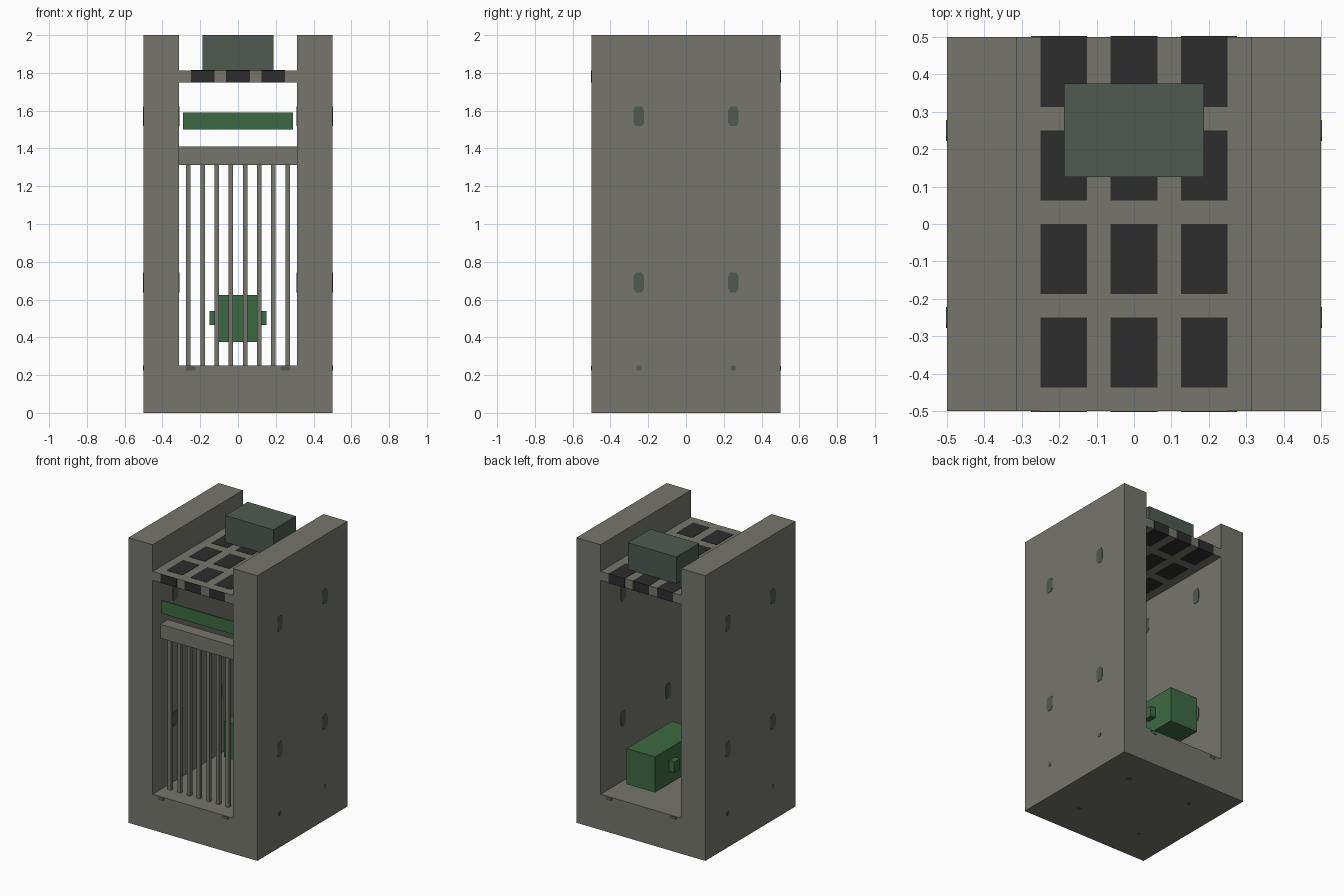
import bpy
import bmesh
from math import pi, cos, sin

old = bpy.data.objects.get("Cube")
if old:
    bpy.data.objects.remove(old, do_unlink=True)


def material(name, rgb):
    m = bpy.data.materials.new(name)
    m.use_nodes = True
    m.diffuse_color = (*rgb, 1)
    m.node_tree.nodes["Principled BSDF"].inputs["Base Color"].default_value = (*rgb, 1)
    return m


STONE = material("warm grey", (0.18, 0.18, 0.152))
TEAL = material("grey green", (0.077, 0.103, 0.083))
GREEN = material("leaf green", (0.046, 0.142, 0.054))
DARK = material("charcoal", (0.026, 0.026, 0.026))


def finish(name, bm, mat):
    bmesh.ops.recalc_face_normals(bm, faces=bm.faces)
    mesh = bpy.data.meshes.new(name)
    bm.to_mesh(mesh)
    bm.free()
    mesh.materials.append(mat)
    obj = bpy.data.objects.new(name, mesh)
    bpy.context.collection.objects.link(obj)
    return obj


def box(name, xr, yr, zr, mat):
    bm = bmesh.new()
    bmesh.ops.create_cube(bm, size=1)
    for v in bm.verts:
        for i, (lo, hi) in enumerate((xr, yr, zr)):
            v.co[i] = lo if v.co[i] < 0 else hi
    return finish(name, bm, mat)


def stud(name, axis, lo, hi, centre, half_w, half_h, mat=TEAL):
    """Eight-sided pin along an axis, elongated across it."""
    bm = bmesh.new()
    ring = []
    power = 0.6  # squares off the outline
    for k in range(8):
        a = pi / 8 + k * pi / 4
        c, s = cos(a), sin(a)
        p = [centre[0] + half_w * abs(c) ** power * (1 if c > 0 else -1),
             centre[1] + half_h * abs(s) ** power * (1 if s > 0 else -1)]
        p.insert(axis, lo)
        ring.append(bm.verts.new(p))
    face = bm.faces.new(ring)
    ext = bmesh.ops.extrude_face_region(bm, geom=[face])
    for v in ext["geom"]:
        if isinstance(v, bmesh.types.BMVert):
            v.co[axis] = hi
    return finish(name, bm, mat)


# Housing
box("floor_block", (-0.3125, 0.3125), (-0.5, 0.5), (0, 0.25), STONE)
for side, s in (("left", 1), ("right", -1)):
    box(f"{side}_wall", sorted((0.3125 * s, 0.5 * s)), (-0.5, 0.5), (0, 2), STONE)
    # Pins through the walls, front and base
    for y in (-0.25, 0.25):
        for z in (0.69, 1.57):
            lo, hi = sorted((0.31 * s, 0.502 * s))
            stud(f"{side}_wall_pin", 0, lo, hi, (y, z), 0.03, 0.055)
        lo, hi = sorted((0.49 * s, 0.502 * s))
        stud(f"{side}_lower_pin", 0, lo, hi, (y, 0.237), 0.014, 0.014)
        stud(f"{side}_base_pin", 2, 0, 0.01, (0.25 * s, y), 0.015, 0.015).location.z = -0.001
        stud(f"{side}_floor_edge_pin", 1, y * 2 - 0.002, y * 2 + 0.002,
             (0.25 * s, 0.236), 0.026, 0.013)

# Upper grille with dark panels
box("grille_plate", (-0.3125, 0.3125), (-0.5, 0.5), (1.75, 1.8125), STONE)
for x in (-0.1875, 0, 0.1875):
    xr = (x - 0.0625, x + 0.0625)
    for y in (-0.4375, -0.1875, 0.0625, 0.3125):
        end = 0.502 if y > 0.3 else y + 0.1875
        box("grille_panel", xr, (y, end), (1.748, 1.8145), DARK)
    box("grille_front_panel", xr, (-0.502, -0.498), (1.75, 1.8125), DARK)

# Block on the grille
box("top_block", (-0.1875, 0.1875), (0.125, 0.375), (1.8125, 2), TEAL)

# Front sign strip, lintel and bars
box("front_strip", (-0.29, 0.29), (-0.435, -0.425), (1.5, 1.59), GREEN)
box("lintel", (-0.3125, 0.3125), (-0.415, -0.33), (1.3125, 1.41), STONE)
for i in range(8):
    x = (i - 3.5) * 0.075
    box("front_bar", (x - 0.012, x + 0.012), (-0.387, -0.363), (0.25, 1.3125), STONE)

# Green unit with side tabs
box("green_unit", (-0.11, 0.11), (0, 0.5), (0.375, 0.625), GREEN)
for s in (1, -1):
    box("side_tab", sorted((0.11 * s, 0.15 * s)), (0.28, 0.345), (0.465, 0.54), GREEN)
